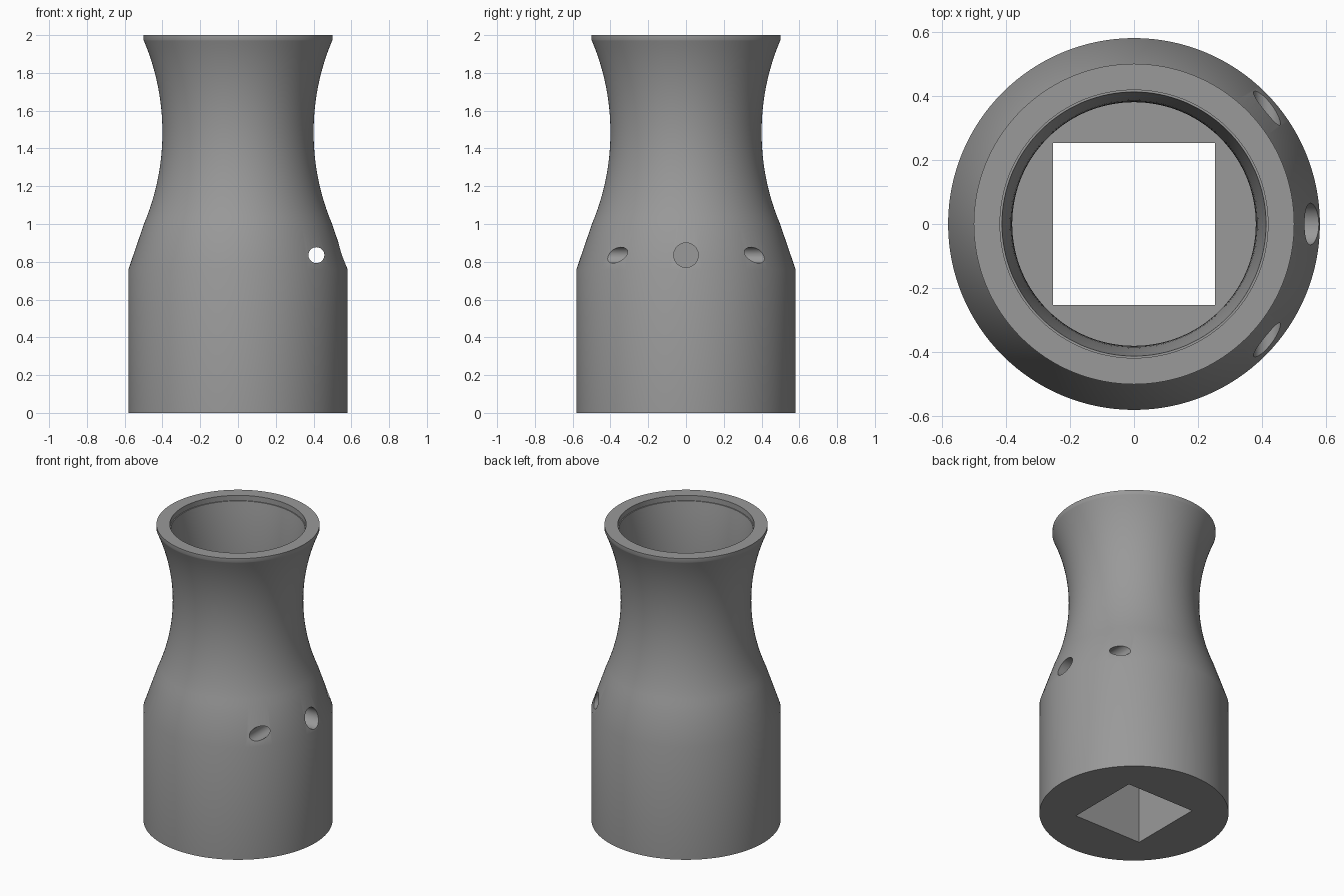
import bpy, bmesh, math
from mathutils import Matrix

if "Cube" in bpy.data.objects:
    bpy.data.objects.remove(bpy.data.objects["Cube"])

steel = bpy.data.materials.new("steel grey")
steel.diffuse_color = (0.32, 0.32, 0.32, 1)
steel.use_nodes = True
steel.node_tree.nodes["Principled BSDF"].inputs["Base Color"].default_value = steel.diffuse_color


def new_object(name, bm):
    bmesh.ops.recalc_face_normals(bm, faces=bm.faces)
    mesh = bpy.data.meshes.new(name)
    bm.to_mesh(mesh)
    bm.free()
    mesh.materials.append(steel)
    obj = bpy.data.objects.new(name, mesh)
    bpy.context.collection.objects.link(obj)
    return obj


def lathe(name, profile, steps=128):
    # The profile starts and ends on the z axis
    bm = bmesh.new()
    verts = [bm.verts.new((r, 0, z)) for r, z in profile]
    edges = [bm.edges.new(pair) for pair in zip(verts, verts[1:])]
    bmesh.ops.spin(bm, geom=verts + edges, cent=(0, 0, 0), axis=(0, 0, 1),
                   angle=math.tau, steps=steps)
    bmesh.ops.remove_doubles(bm, verts=bm.verts, dist=1e-5)
    return new_object(name, bm)


def cylinder_cutter(name, radius, length, centre, axis):
    bm = bmesh.new()
    place = Matrix.Translation(centre) @ Matrix.Rotation(math.pi / 2, 4, axis)
    bmesh.ops.create_cone(bm, cap_ends=True, segments=48, radius1=radius,
                          radius2=radius, depth=length, matrix=place)
    return new_object(name, bm)


# Outer skin: straight base, sloped shoulder, concave neck, short rim
profile = [(0, 0), (0.58, 0), (0.58, 0.76)]
for i in range(25):
    z = 1.0 + i * 0.97 / 24
    profile.append((1.65 - math.sqrt(1.25 ** 2 - (z - 1.485) ** 2), z))
profile += [(0.5, 1.975), (0.5, 2.0)]

# Inside: shallow lip at the mouth, flaring into a round bore with a flat floor
profile += [(0.418, 2.0), (0.418, 1.965)]
for i in range(9):
    t = i / 8
    profile.append((0.38 + 0.032 * (1 - t) ** 2, 1.965 - 0.4 * t))
profile += [(0.38, 0.95), (0, 0.95)]
body = lathe("socket_body", profile)

# Square drive opening through the base
bm = bmesh.new()
bmesh.ops.create_cube(bm, size=1, matrix=Matrix.Translation((0, 0, 0.5))
                      @ Matrix.Diagonal((0.505, 0.505, 1.2, 1)))
cutters = [new_object("square_drive_cutter", bm)]

# Cross pin hole along y, and a button hole along x into the square drive
cutters.append(cylinder_cutter("pin_hole_cutter", 0.042, 1.6, (0.415, 0, 0.835), 'X'))
cutters.append(cylinder_cutter("button_hole_cutter", 0.065, 0.7, (0.5, 0, 0.835), 'Y'))

for cutter in cutters:
    cutter.hide_render = True
    mod = body.modifiers.new(cutter.name, 'BOOLEAN')
    mod.operation = 'DIFFERENCE'
    mod.solver = 'EXACT'
    mod.object = cutter

# Bake the cuts, remove the cutters and smooth the round surfaces
bpy.context.view_layer.objects.active = body
body.select_set(True)
for mod in list(body.modifiers):
    bpy.ops.object.modifier_apply(modifier=mod.name)
for cutter in cutters:
    bpy.data.objects.remove(cutter)
bpy.ops.object.shade_smooth_by_angle(angle=math.radians(30))
